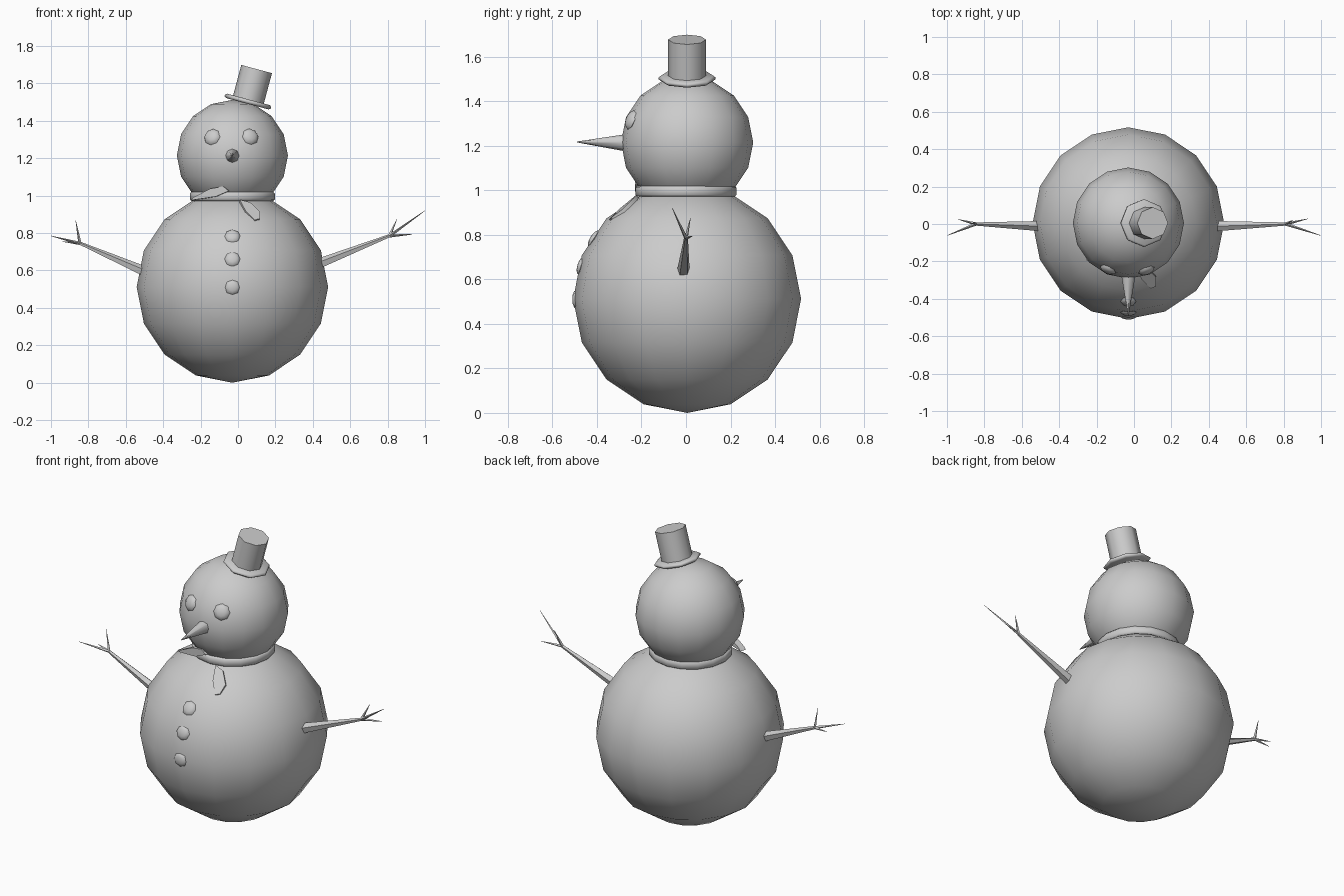
import bpy, bmesh, math
from mathutils import Vector, Matrix

if "Cube" in bpy.data.objects:
    bpy.data.objects.remove(bpy.data.objects["Cube"])

CX, CY = -0.03, 0.005
BODY_C, BODY_R = Vector((CX, CY, 0.512)), 0.512
HEAD_C, HEAD_R = Vector((CX, CY, 1.215)), 0.297


def finish(name, bm, angle=50):
    bmesh.ops.recalc_face_normals(bm, faces=bm.faces[:])
    me = bpy.data.meshes.new(name)
    bm.to_mesh(me)
    bm.free()
    ob = bpy.data.objects.new(name, me)
    bpy.context.collection.objects.link(ob)
    bpy.ops.object.select_all(action='DESELECT')
    ob.select_set(True)
    bpy.context.view_layer.objects.active = ob
    bpy.ops.object.shade_smooth_by_angle(angle=math.radians(angle))
    return ob


def frame(loc, direction):
    # places local z along the given direction
    q = Vector(direction).to_track_quat('Z', 'Y')
    return Matrix.Translation(loc) @ q.to_matrix().to_4x4()


def ball(name, loc, r, seg=16, rings=8, direction=(0, 0, 1), flat=1.0):
    bm = bmesh.new()
    m = frame(loc, direction) @ Matrix.Diagonal((1, 1, flat, 1))
    bmesh.ops.create_uvsphere(bm, u_segments=seg, v_segments=rings, radius=r, matrix=m)
    return finish(name, bm)


def add_cone(bm, a, b, r1, r2, seg):
    a, b = Vector(a), Vector(b)
    bmesh.ops.create_cone(bm, cap_ends=True, segments=seg, radius1=r1, radius2=r2,
                          depth=(b - a).length, matrix=frame((a + b) / 2, b - a))


def lathe(name, profile, seg, matrix, angle=50):
    bm = bmesh.new()
    rings = []
    for i in range(seg):
        t = 2 * math.pi * i / seg
        rings.append([bm.verts.new(matrix @ Vector((r * math.cos(t), r * math.sin(t), z)))
                      for r, z in profile])
    n = len(profile)
    for i in range(seg):
        a, b = rings[i], rings[(i + 1) % seg]
        for j in range(n):
            k = (j + 1) % n
            bm.faces.new((a[j], b[j], b[k], a[k]))
    bmesh.ops.remove_doubles(bm, verts=bm.verts[:], dist=1e-5)
    return finish(name, bm, angle)


def flap(name, outline, offset):
    # thin closed slab from an outline
    bm = bmesh.new()
    face = bm.faces.new([bm.verts.new(p) for p in outline])
    ext = bmesh.ops.extrude_face_region(bm, geom=[face], use_keep_orig=True)
    vs = [g for g in ext['geom'] if isinstance(g, bmesh.types.BMVert)]
    bmesh.ops.translate(bm, verts=vs, vec=offset)
    return finish(name, bm, 40)


# snowballs
ball("body", BODY_C, BODY_R)
ball("head", HEAD_C, HEAD_R)

# eyes
for side, x in (("left", -0.115), ("right", 0.1)):
    d = Vector((x, -0.262, 0.105))
    ball("eye_" + side, HEAD_C + d.normalized() * 0.287, 0.046, 8, 6, d, 0.45)

# carrot nose
bm = bmesh.new()
add_cone(bm, (CX, -0.25, 1.213), (CX, -0.49, 1.217), 0.042, 0.002, 8)
finish("nose", bm)

# buttons
for i, z in enumerate((0.79, 0.665, 0.51)):
    dz = z - BODY_C.z
    d = Vector((0, -math.sqrt(BODY_R ** 2 - dz ** 2), dz))
    ball(f"button_{i + 1}", BODY_C + d * 0.975, 0.042, 8, 6, d, 0.4)

# scarf ring
lathe("scarf", [(0.185, 0.972), (0.218, 0.972), (0.227, 0.98),
                (0.227, 1.012), (0.218, 1.02), (0.185, 1.02)],
      16, Matrix.Translation((CX, 0, 0)), 60)

# scarf ends, one hanging on the body and one wrapped to the side
flap("scarf_tail", [(0.01, -0.225, 0.978), (0.065, -0.235, 0.965), (0.118, -0.285, 0.915),
                    (0.116, -0.335, 0.878), (0.09, -0.345, 0.87), (0.04, -0.295, 0.92)],
     (-0.005, 0.02, -0.022))
flap("scarf_end", [(-0.255, -0.195, 0.975), (-0.24, -0.2, 0.99), (-0.15, -0.222, 1.037),
                   (-0.08, -0.23, 1.05), (-0.05, -0.23, 1.025), (-0.12, -0.228, 0.995)],
     (0.01, 0.035, 0))

# tilted hat
hat = frame((0.053, CY, 1.503), (math.sin(math.radians(15)), 0, math.cos(math.radians(15))))
lathe("hat_brim", [(0, -0.012), (0.118, -0.012), (0.128, -0.004),
                   (0.128, 0.004), (0.118, 0.012), (0, 0.012)], 8, hat)
bm = bmesh.new()
bmesh.ops.create_cone(bm, cap_ends=True, segments=8, radius1=0.085, radius2=0.085,
                      depth=0.18, matrix=hat @ Matrix.Translation((0, 0, 0.09)))
finish("hat_crown", bm)

# twig arms: base, fork, then the three finger tips
arms = {
    "arm_right": [(0.42, -0.012, 0.63), (0.81, 0.0, 0.785),
                  (1.0, -0.062, 0.92), (0.85, 0.02, 0.875), (0.93, 0.028, 0.793)],
    "arm_left": [(-0.48, -0.012, 0.585), (-0.845, 0.0, 0.745),
                 (-1.0, -0.062, 0.785), (-0.868, 0.005, 0.868), (-0.94, 0.025, 0.755)],
}
for name, (base, fork, *tips) in arms.items():
    bm = bmesh.new()
    add_cone(bm, base, fork, 0.03, 0.009, 5)
    for tip in tips:
        add_cone(bm, fork, tip, 0.009, 0.001, 4)
    finish(name, bm)
